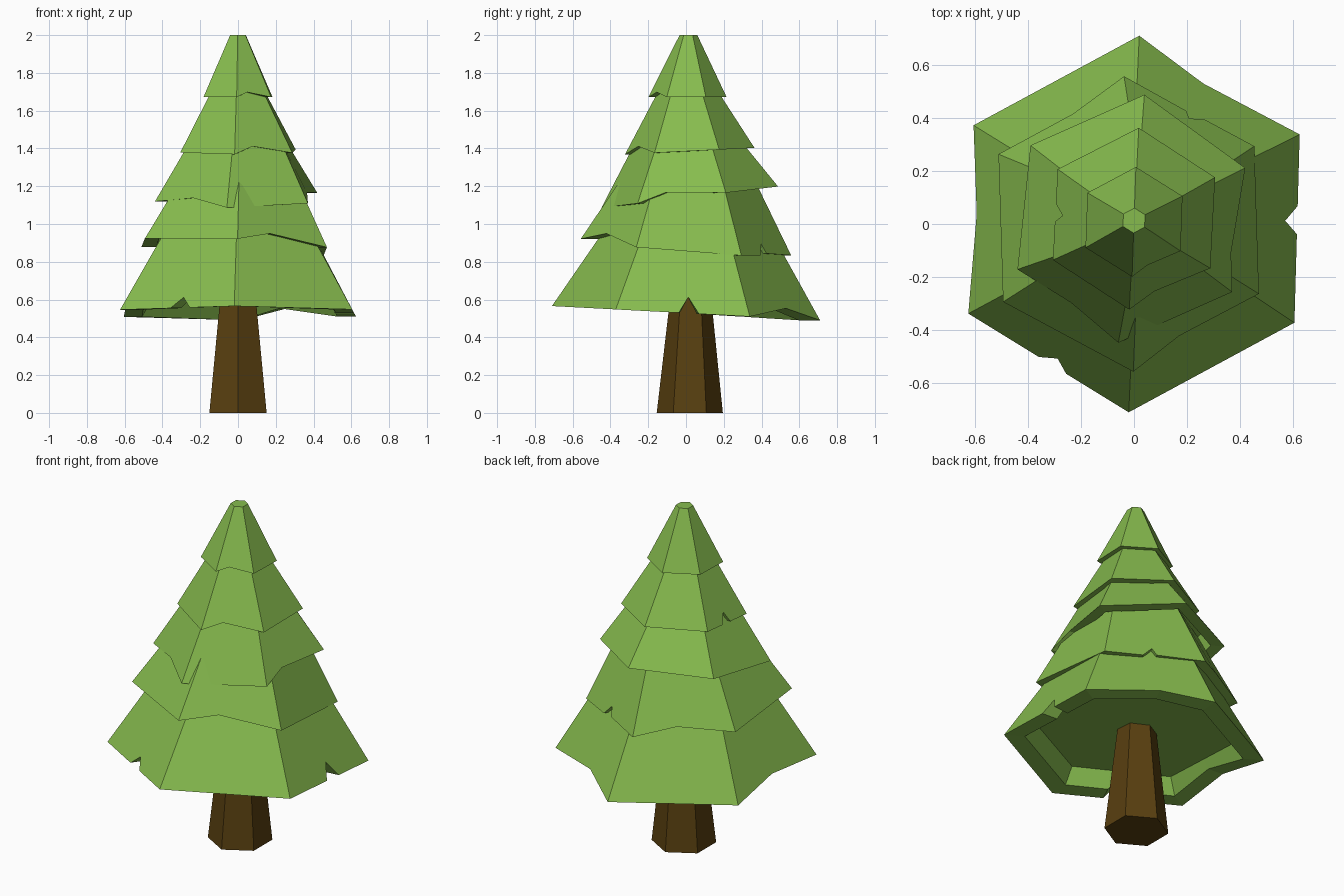
import bpy, bmesh, math
from mathutils import Vector

if "Cube" in bpy.data.objects:
    bpy.data.objects.remove(bpy.data.objects["Cube"])


def material(name, rgb):
    m = bpy.data.materials.new(name)
    m.diffuse_color = (*rgb, 1)
    m.use_nodes = True
    m.node_tree.nodes["Principled BSDF"].inputs["Base Color"].default_value = m.diffuse_color
    return m


leaf = material("leaf green", (0.24, 0.50, 0.076))
bark = material("bark brown", (0.098, 0.050, 0.005))


def hexagon(r, cx, cy, z, twist=0, tilt=(0, 0)):
    """Six corners starting at the back, counter-clockwise, on a tilted plane."""
    pts = []
    for k in range(6):
        a = math.radians(90 + 60 * k + twist)
        x, y = cx + r * math.cos(a), cy + r * math.sin(a)
        pts.append(Vector((x, y, z + tilt[0] * x + tilt[1] * y)))
    return pts


def finish(bm, name, mat):
    bmesh.ops.recalc_face_normals(bm, faces=bm.faces)
    me = bpy.data.meshes.new(name)
    bm.to_mesh(me)
    bm.free()
    me.materials.append(mat)
    ob = bpy.data.objects.new(name, me)
    bpy.context.collection.objects.link(ob)


def tier(name, low, top, rim, dents):
    """Hollow skirt of branches. dents: edge -> [(position along edge, lift)]."""
    bm = bmesh.new()
    lo, hi = hexagon(*low), hexagon(*top)
    tv = [bm.verts.new(p) for p in hi]
    centre = sum(lo, Vector()) / 6
    edges, ring, inner, roof = [], [], [], []
    for k in range(6):
        n = (k + 1) % 6
        start = len(ring)
        for t, lift in [(0, 0)] + dents.get(k, []):
            base, up = lo[k].lerp(lo[n], t), hi[k].lerp(hi[n], t)
            p = base.lerp(up, lift / (up.z - base.z))   # slide up the slope
            q = centre + (p - centre) * rim
            q.z = p.z
            c = centre + (base - centre) * (rim - 0.08)
            c.z = base.z + 0.09
            ring.append(bm.verts.new(p))
            inner.append(bm.verts.new(q))
            roof.append(bm.verts.new(c))
        edges.append(start)
    m = len(ring)
    # outer slopes
    for k in range(6):
        end = edges[k + 1] if k < 5 else m
        row = [ring[i % m] for i in range(edges[k], end + 1)]
        bm.faces.new(row + [tv[(k + 1) % 6], tv[k]])
    # rim, inner wall, ceiling and top
    for i in range(m):
        j = (i + 1) % m
        bm.faces.new((ring[j], ring[i], inner[i], inner[j]))
        bm.faces.new((inner[j], inner[i], roof[i], roof[j]))
    bm.faces.new(roof[::-1])
    bm.faces.new(tv)
    finish(bm, name, leaf)


# tiers: (radius, centre x, centre y, z, twist, tilt) for hem and top
tier("branches_1", (0.71, 0, 0, 0.528, -1.6, (0, -0.053)),
     (0.45, 0, 0.005, 0.95, -1), 0.84,
     {1: [(0.47, 0.04)],
      2: [(0.44, 0), (0.53, 0.055), (0.61, 0)],
      4: [(0.47, 0), (0.54, 0.085), (0.62, 0)],
      5: [(0.58, 0.055)]})
tier("branches_2", (0.557, -0.02, 0, 0.877, 1.8, (-0.045, -0.08)),
     (0.345, 0, 0.01, 1.25, 1), 0.84,
     {0: [(0.43, 0.04)],
      3: [(0.38, 0.045)],
      5: [(0.38, 0), (0.48, 0.06), (0.52, 0.01)]})
tier("branches_3", (0.47, -0.01, 0.02, 1.14, -6, (0, 0.12)),
     (0.265, 0, 0.01, 1.46, -5), 0.84,
     {2: [(0.5, 0.035)], 4: [(0.3, 0.04)]})
tier("branches_4", (0.343, 0, 0.02, 1.385, -3, (0, 0.05)),
     (0.148, 0, 0.01, 1.72, -3), 0.82,
     {1: [(0.38, 0), (0.5, 0.055), (0.58, 0)], 3: [(0.33, 0.04)]})
tier("branches_5", (0.207, 0, 0.008, 1.672, -2, (0, 0)),
     (0.047, 0, 0.013, 2.0, -2), 0.8,
     {3: [(0.33, 0.026)]})

# tapered six-sided trunk
bm = bmesh.new()
b = [bm.verts.new(p) for p in hexagon(0.175, 0, 0.02, 0)]
t = [bm.verts.new(p) for p in hexagon(0.104, 0, 0.025, 0.65)]
for k in range(6):
    n = (k + 1) % 6
    bm.faces.new((b[k], b[n], t[n], t[k]))
bm.faces.new(b[::-1])
bm.faces.new(t)
finish(bm, "trunk", bark)
